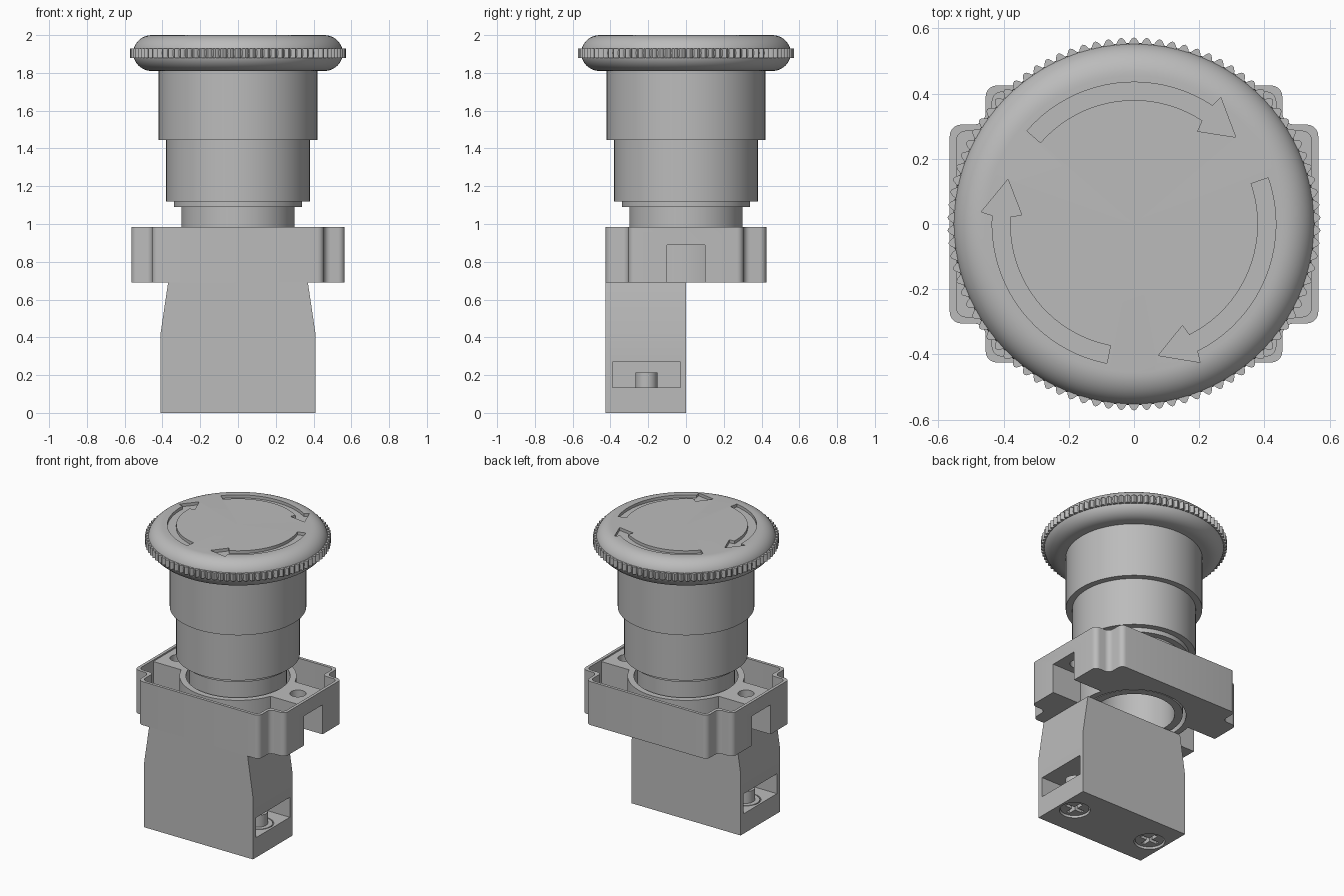
import bpy, bmesh, math
from math import sin, cos, pi, radians

cube = bpy.data.objects.get("Cube")
if cube:
    bpy.data.objects.remove(cube, do_unlink=True)

grey = bpy.data.materials.new("neutral grey")
grey.use_nodes = True
grey.diffuse_color = (0.5, 0.5, 0.5, 1)
bsdf = next(n for n in grey.node_tree.nodes if n.type == "BSDF_PRINCIPLED")
bsdf.inputs["Base Color"].default_value = (0.5, 0.5, 0.5, 1)


def finish(bm, name):
    bmesh.ops.recalc_face_normals(bm, faces=bm.faces[:])
    me = bpy.data.meshes.new(name)
    bm.to_mesh(me)
    bm.free()
    me.materials.append(grey)
    me.shade_smooth()
    me.set_sharp_from_angle(angle=radians(30))
    ob = bpy.data.objects.new(name, me)
    bpy.context.scene.collection.objects.link(ob)
    return ob


def prism(name, pts, lo, hi, axis="z", round_edges=0.0):
    """Extrude a flat outline along z, or an x/z outline along y."""
    bm = bmesh.new()
    place = (lambda p, h: (p[0], p[1], h)) if axis == "z" else (lambda p, h: (p[0], h, p[1]))
    face = bm.faces.new([bm.verts.new(place(p, lo)) for p in pts])
    ext = bmesh.ops.extrude_face_region(bm, geom=[face])
    new = [v for v in ext["geom"] if isinstance(v, bmesh.types.BMVert)]
    bmesh.ops.translate(bm, verts=new, vec=place((0, 0), hi - lo))
    if round_edges:
        edges = [e for e in bm.edges if abs(e.verts[0].co.z - e.verts[1].co.z) > 1e-4]
        bmesh.ops.recalc_face_normals(bm, faces=bm.faces[:])
        bmesh.ops.bevel(bm, geom=edges, offset=round_edges, segments=5,
                        profile=0.5, affect="EDGES")
    return finish(bm, name)


def box(name, x, y, z):
    return prism(name, [(x[0], y[0]), (x[1], y[0]), (x[1], y[1]), (x[0], y[1])], *z)


def lathe(name, profile, closed=False, steps=96, at=(0, 0)):
    bm = bmesh.new()
    vs = [bm.verts.new((r, 0, z)) for r, z in profile]
    es = [bm.edges.new(p) for p in zip(vs, vs[1:])]
    if closed:
        es.append(bm.edges.new((vs[-1], vs[0])))
    bmesh.ops.spin(bm, geom=vs + es, cent=(0, 0, 0), axis=(0, 0, 1),
                   angle=2 * pi, steps=steps)
    bmesh.ops.remove_doubles(bm, verts=bm.verts[:], dist=1e-5)
    bmesh.ops.translate(bm, verts=bm.verts[:], vec=(*at, 0))
    return finish(bm, name)


def rod(name, r, lo, hi, at=(0, 0), steps=96):
    return lathe(name, [(0, lo), (r, lo), (r, hi), (0, hi)], steps=steps, at=at)


def cut(ob, *cutters):
    """Subtract each cutter from the part and discard it."""
    for c in cutters:
        c.hide_render = True
        mod = ob.modifiers.new("cut", "BOOLEAN")
        mod.operation, mod.solver, mod.object = "DIFFERENCE", "EXACT", c
        dg = bpy.context.evaluated_depsgraph_get()
        me = bpy.data.meshes.new_from_object(ob.evaluated_get(dg))
        ob.modifiers.clear()
        ob.data = me
        bpy.data.objects.remove(c, do_unlink=True)
    ob.data.shade_smooth()
    ob.data.set_sharp_from_angle(angle=radians(30))
    return ob


def cross(inset):
    """Plus-shaped outline of the mounting base."""
    ax, ay, bx, by = (v - inset for v in (0.565, 0.305, 0.455, 0.425))
    quarter = [(ax, ay), (bx, ay), (bx, by)]
    return (quarter + [(-x, y) for x, y in quarter[::-1]]
            + [(-x, -y) for x, y in quarter] + [(x, -y) for x, y in quarter[::-1]])


# Mushroom cap with rounded rim
arc = [-pi / 2 + pi * i / 24 for i in range(25)]
rim = [(0.455 + 0.1 * cos(a), 1.905 + 0.095 * sin(a)) for a in arc]
cap = lathe("push_cap", [(0, 1.81)] + rim + [(0, 2.0)], steps=128)

# Three engraved turning arrows
for k in range(3):
    def polar(r, deg):
        a = radians(deg - 120 * k)
        return (r * cos(a), r * sin(a))
    sweep = [139 - 82.5 * i / 20 for i in range(21)]
    outline = [polar(0.435, d) for d in sweep]
    outline += [polar(0.47, 55.5), polar(0.41, 40.5), polar(0.345, 55.5)]
    outline += [polar(0.38, d) for d in reversed(sweep)]
    cut(cap, prism("arrow_cutter", outline, 1.98, 2.05))

# Knurled grip ring
TEETH, SUB = 90, 6
knurl = []
for i in range(TEETH * SUB):
    a = 2 * pi * i / (TEETH * SUB)
    r = 0.548 + 0.024 * abs(sin(a * TEETH / 2))
    knurl.append((r * cos(a), r * sin(a)))
prism("grip_ring", knurl, 1.88, 1.93)

# Stepped button body, flange and hollow neck
lathe("button_body", [(0, 1.12), (0.38, 1.12), (0.38, 1.445), (0.42, 1.445),
                      (0.42, 1.815), (0, 1.815)])
rod("neck_flange", 0.34, 1.09, 1.12)
lathe("neck_tube", [(0.25, 0.7), (0.3, 0.7), (0.3, 1.1), (0.25, 1.1)], closed=True)

# Mounting base: walled tray with central ring and two screw bridges
base = prism("mounting_base", cross(0), 0.69, 0.985, round_edges=0.035)
pockets = prism("pocket_cutter", cross(0.02), 0.74, 1.05, round_edges=0.03)
cut(pockets, rod("ring_keep", 0.36, 0.6, 0.975),
    box("bridge_keep", (-0.7, 0.7), (-0.13, 0.13), (0.6, 0.975)))
cut(base, pockets, rod("bore_cutter", 0.32, 0.6, 1.1))
for s in (-1, 1):
    notch = box("notch_cutter", sorted((s * 0.3, s * 0.7)), (-0.1, 0.1), (0.6, 0.89))
    cut(notch, rod("ring_keep", 0.36, 0.5, 1.1))
    cut(base, notch, rod("hole_cutter", 0.05, 0.8, 1.1, at=(s * 0.45, 0), steps=32))

# Contact block with tapered shoulders, terminal slots and screw wells
half = [(0.41, 0), (0.41, 0.42), (0.37, 0.69)]
block = prism("contact_block", half + [(-x, z) for x, z in half[::-1]],
              -0.425, 0, axis="y")
for s in (-1, 1):
    spot = (s * 0.3, -0.21)
    cut(block,
        box("slot_cutter", sorted((s * 0.17, s * 0.5)), (-0.39, -0.03), (0.135, 0.27)),
        rod("well_cutter", 0.095, -0.1, 0.16, at=spot, steps=48))
    # Terminal screw with cross recess
    screw = lathe("terminal_screw", [(0, 0.012), (0.088, 0.012), (0.088, 0.135), (0.058, 0.135),
                                     (0.058, 0.215), (0, 0.215)], steps=48, at=spot)
    for wx, wy in ((0.065, 0.012), (0.012, 0.065)):
        cut(screw, box("driver_cutter", (spot[0] - wx, spot[0] + wx),
                       (spot[1] - wy, spot[1] + wy), (-0.05, 0.05)))
